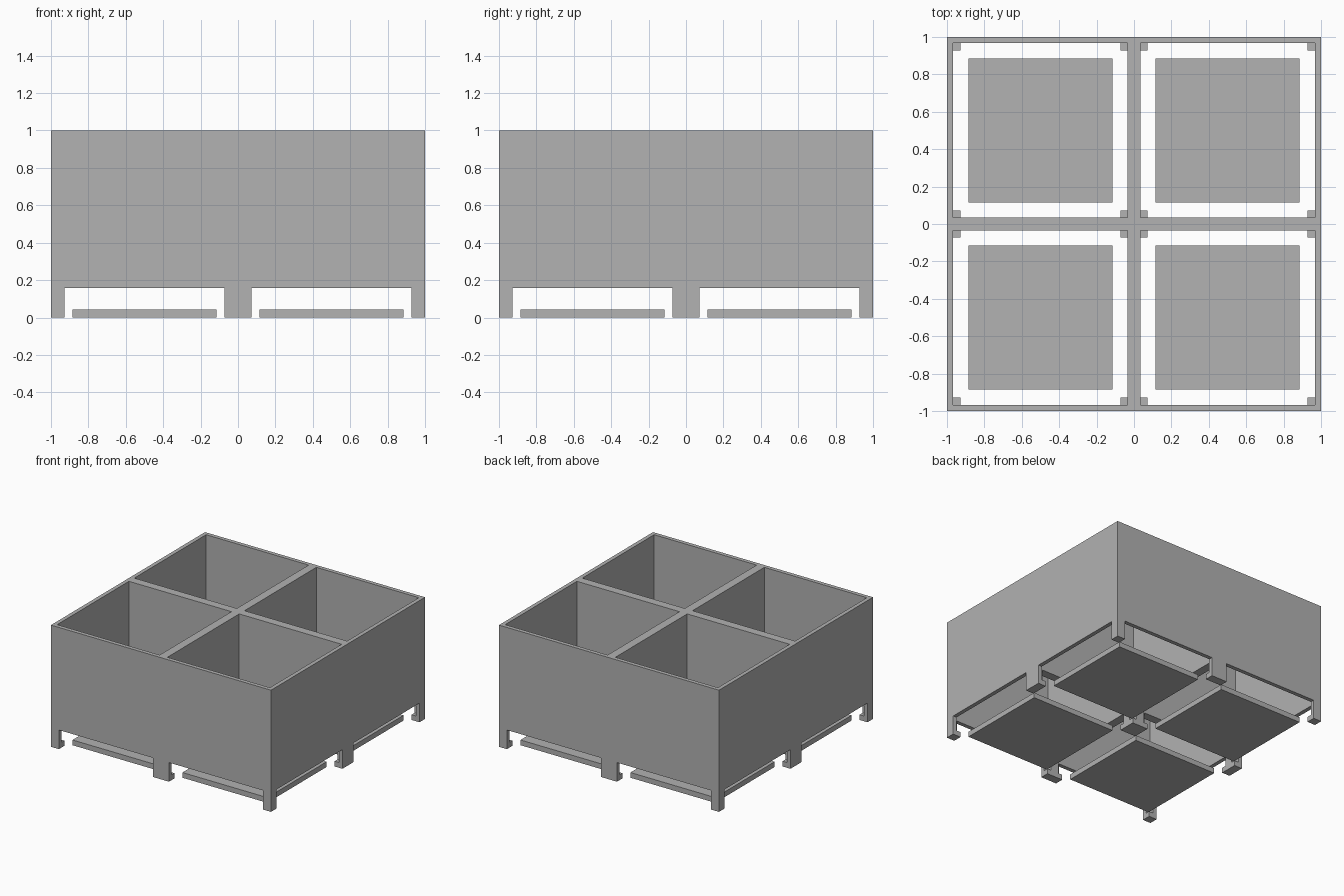
import bpy

if "Cube" in bpy.data.objects:
    bpy.data.objects.remove(bpy.data.objects["Cube"], do_unlink=True)

SIDES = (-1, 1)
FLOOR = 0.043            # thickness of floor plates and foot pads
SLOT_TOP = 0.157         # top of the openings between the feet
WELL = (0.035, 0.967)    # inner extent of a compartment
SLOT = (0.072, 0.928)    # extent of an opening
PLATE = (0.115, 0.885)   # extent of a floor plate

grey = bpy.data.materials.new("plain_grey")
grey.use_nodes = True
colour = (0.445, 0.445, 0.445, 1)
grey.diffuse_color = colour
grey.node_tree.nodes["Principled BSDF"].inputs["Base Color"].default_value = colour


def box(name, xs, ys, zs):
    """Axis-aligned box between the given limits."""
    spans = [sorted(s) for s in (xs, ys, zs)]
    bpy.ops.mesh.primitive_cube_add(size=1)
    ob = bpy.context.object
    ob.name = ob.data.name = name
    for v in ob.data.vertices:
        v.co = [lo + (c + 0.5) * (hi - lo) for c, (lo, hi) in zip(v.co, spans)]
    ob.data.materials.append(grey)
    return ob


def cut(target, cutter):
    """Subtract the cutter and remove it."""
    mod = target.modifiers.new("cut", "BOOLEAN")
    mod.operation = "DIFFERENCE"
    mod.solver = "EXACT"
    mod.object = cutter
    cutter.hide_render = True
    bpy.context.view_layer.objects.active = target
    bpy.ops.object.modifier_apply(modifier=mod.name)
    bpy.data.objects.remove(cutter, do_unlink=True)


def span(limits, side):
    return [side * v for v in limits]


# Walls, dividers and feet from one block
crate = box("divided_crate", (-1, 1), (-1, 1), (0, 1))
for sx in SIDES:
    for sy in SIDES:
        cut(crate, box("well_cutter", span(WELL, sx), span(WELL, sy), (FLOOR, 1.2)))

# Openings running right through in both directions leave feet with inner pads
through, low = (-1.2, 1.2), (-0.2, SLOT_TOP)
for s in SIDES:
    cut(crate, box("slot_cutter", through, span(SLOT, s), low))
    cut(crate, box("slot_cutter", span(SLOT, s), through, low))

# Loose floor plate under each compartment
for sx, x_name in zip(SIDES, ("right", "left")):
    for sy, y_name in zip(SIDES, ("front", "back")):
        box(f"floor_plate_{y_name}_{x_name}", span(PLATE, sx), span(PLATE, sy), (0, FLOOR))
